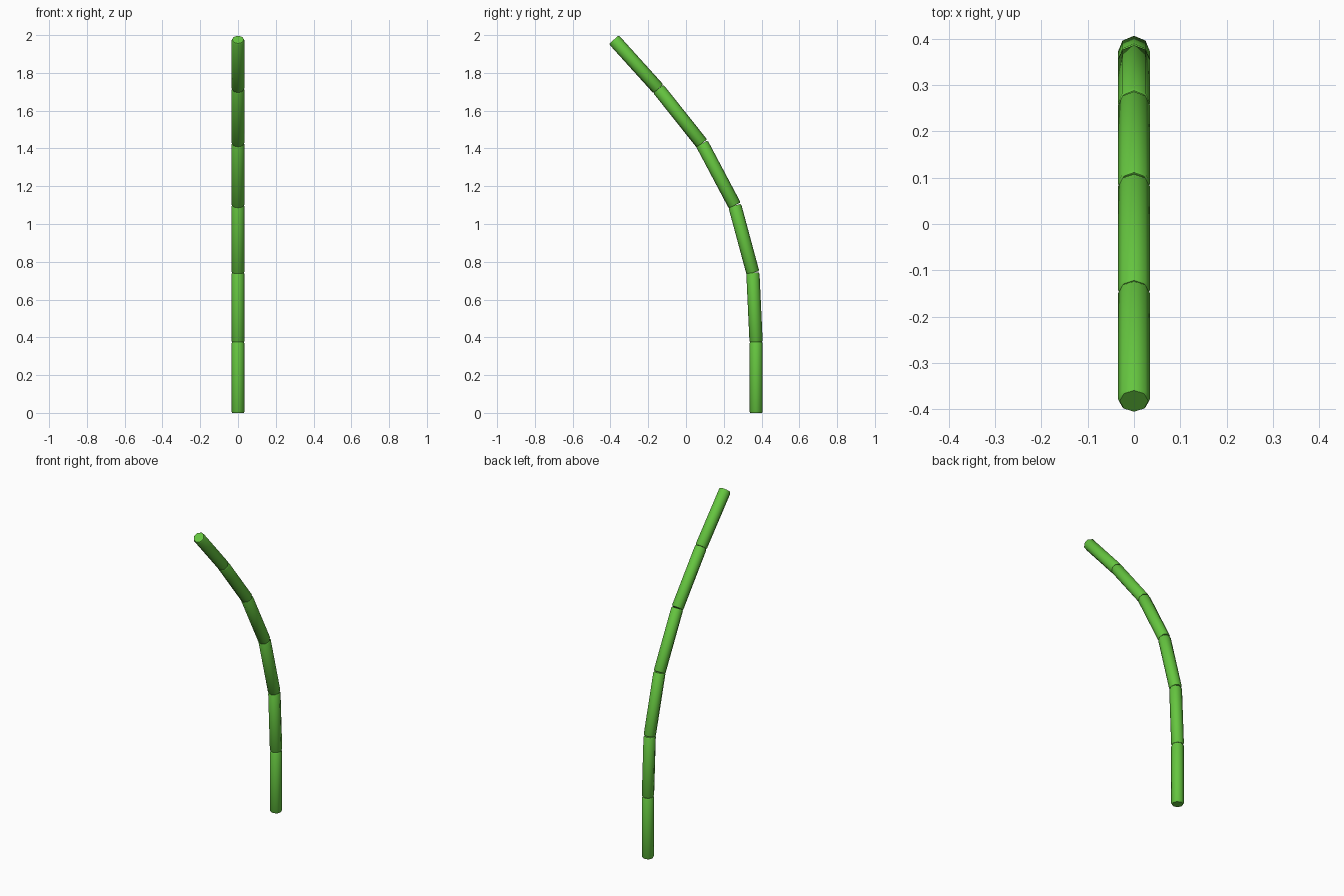
import bpy, bmesh, math
from mathutils import Vector

if "Cube" in bpy.data.objects:
    bpy.data.objects.remove(bpy.data.objects["Cube"])

green = bpy.data.materials.new("bamboo green")
green.diffuse_color = (0.13, 0.56, 0.05, 1)
green.use_nodes = True
green.node_tree.nodes["Principled BSDF"].inputs["Base Color"].default_value = green.diffuse_color

R = 0.035      # stalk radius
SIDES = 8
# joint centres along the bent stalk, as (y, z)
path = [(0.371, 0.0), (0.371, 0.375), (0.354, 0.742), (0.258, 1.098),
        (0.084, 1.426), (-0.146, 1.715), (-0.382, 1.976)]


def stalk_segment(name, a, b):
    """Eight-sided rod from a to b with slightly chamfered ends."""
    length = (b - a).length
    d = (b - a).normalized()
    side = Vector((1, 0, 0))
    up = d.cross(side)
    bm = bmesh.new()
    rings = []
    for t, r in ((0, 0.88 * R), (0.007, R), (length - 0.007, R), (length, 0.88 * R)):
        rings.append([bm.verts.new(a + d * t + r * (
            side * math.cos(k * math.tau / SIDES) + up * math.sin(k * math.tau / SIDES)))
            for k in range(SIDES)])
    for lo, hi in zip(rings, rings[1:]):
        for k in range(SIDES):
            j = (k + 1) % SIDES
            bm.faces.new((lo[k], lo[j], hi[j], hi[k]))
    bm.faces.new(rings[0][::-1])
    bm.faces.new(rings[-1])
    bmesh.ops.recalc_face_normals(bm, faces=bm.faces)
    mesh = bpy.data.meshes.new(name)
    bm.to_mesh(mesh)
    bm.free()
    mesh.materials.append(green)
    ob = bpy.data.objects.new(name, mesh)
    bpy.context.collection.objects.link(ob)
    ob.select_set(True)
    bpy.context.view_layer.objects.active = ob


# stalk segments from the ground to the bent tip
points = [Vector((0, y, z)) for y, z in path]
for i, (a, b) in enumerate(zip(points, points[1:])):
    stalk_segment(f"stalk_segment_{i + 1}", a, b)
bpy.ops.object.shade_smooth_by_angle(angle=math.radians(50))
